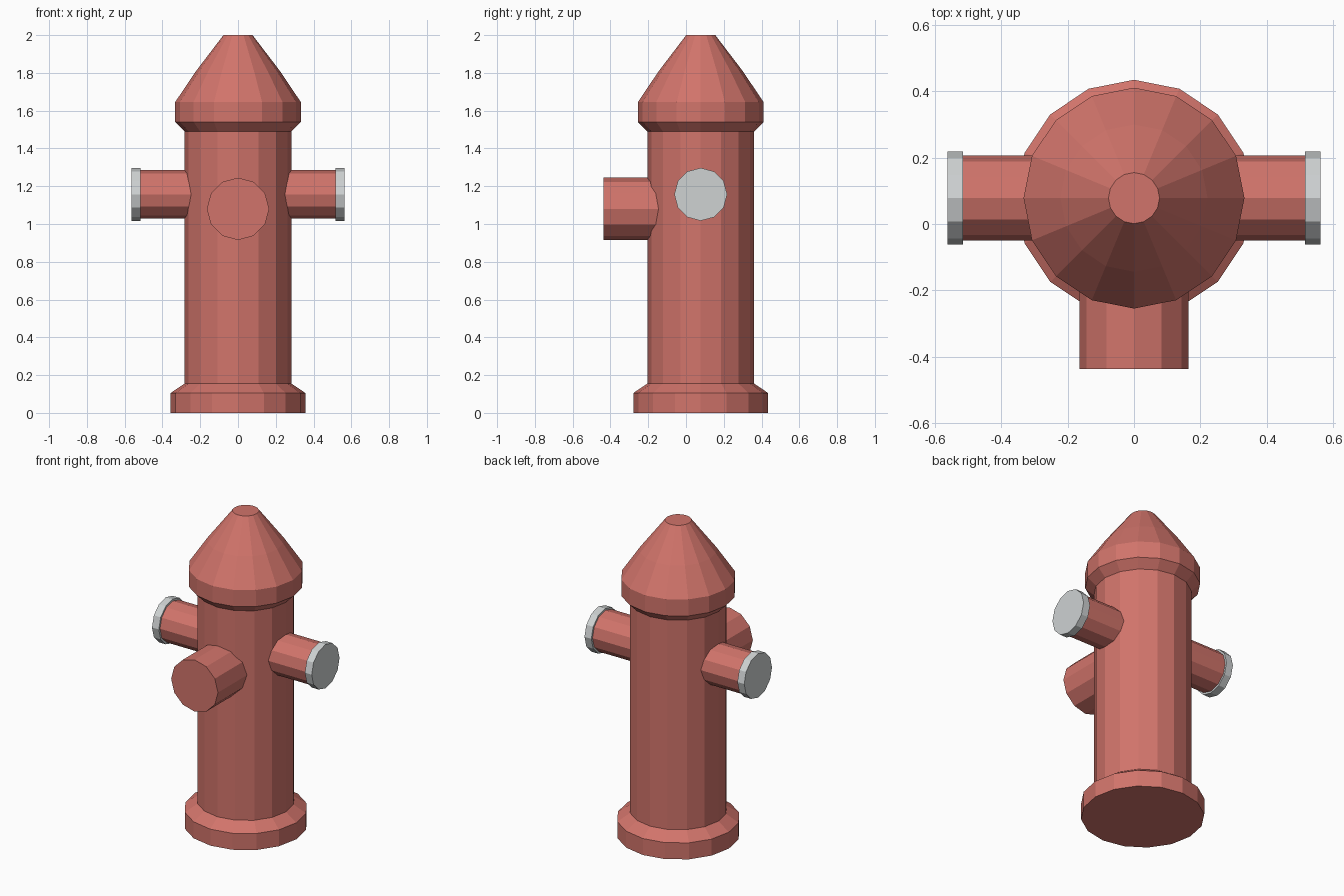
import bpy, bmesh, math
from mathutils import Matrix, Vector

if "Cube" in bpy.data.objects:
    bpy.data.objects.remove(bpy.data.objects["Cube"])

CY = 0.078  # y position of the hydrant's vertical axis


def material(name, rgb):
    m = bpy.data.materials.new(name)
    m.diffuse_color = (*rgb, 1)
    m.use_nodes = True
    m.node_tree.nodes["Principled BSDF"].inputs["Base Color"].default_value = m.diffuse_color
    return m


RED = material("faded red paint", (0.64, 0.175, 0.147))
SILVER = material("light grey metal", (0.62, 0.645, 0.65))


def lathe(name, profile, sides, mat, origin, direction=(0, 0, 1)):
    """Flat-faced solid of revolution; profile is (radius, distance along axis)."""
    bm = bmesh.new()
    rings = []
    for r, h in profile:
        rings.append([bm.verts.new((r * math.cos(2 * math.pi * i / sides),
                                    r * math.sin(2 * math.pi * i / sides), h))
                      for i in range(sides)])
    for a, b in zip(rings, rings[1:]):
        for i in range(sides):
            j = (i + 1) % sides
            bm.faces.new((a[i], a[j], b[j], b[i]))
    bm.faces.new(rings[0][::-1])
    bm.faces.new(rings[-1])
    turn = Vector((0, 0, 1)).rotation_difference(Vector(direction)).to_matrix().to_4x4()
    bm.transform(Matrix.Translation(origin) @ turn)
    bmesh.ops.recalc_face_normals(bm, faces=bm.faces)
    mesh = bpy.data.meshes.new(name)
    bm.to_mesh(mesh)
    bm.free()
    mesh.materials.append(mat)
    obj = bpy.data.objects.new(name, mesh)
    bpy.context.collection.objects.link(obj)
    return obj


# Foot flange, barrel and pointed bonnet in one continuous profile
lathe("hydrant_body",
      [(0.357, 0), (0.357, 0.105), (0.283, 0.155), (0.283, 1.49),
       (0.333, 1.54), (0.333, 1.645), (0.222, 1.81), (0.077, 2.0)],
      16, RED, (0, CY, 0))

# Large front outlet
lathe("front_outlet", [(0.165, 0.1), (0.165, 0.5155)], 12, RED,
      (0, CY, 1.08), (0, -1, 0))

# Side nozzles with metal caps
for side, s in (("left", -1), ("right", 1)):
    lathe(side + "_nozzle", [(0.128, 0.2), (0.128, 0.53)], 12, RED,
          (0, CY, 1.157), (s, 0, 0))
    lathe(side + "_cap", [(0.14, 0.515), (0.14, 0.563)], 12, SILVER,
          (0, CY, 1.157), (s, 0, 0))
